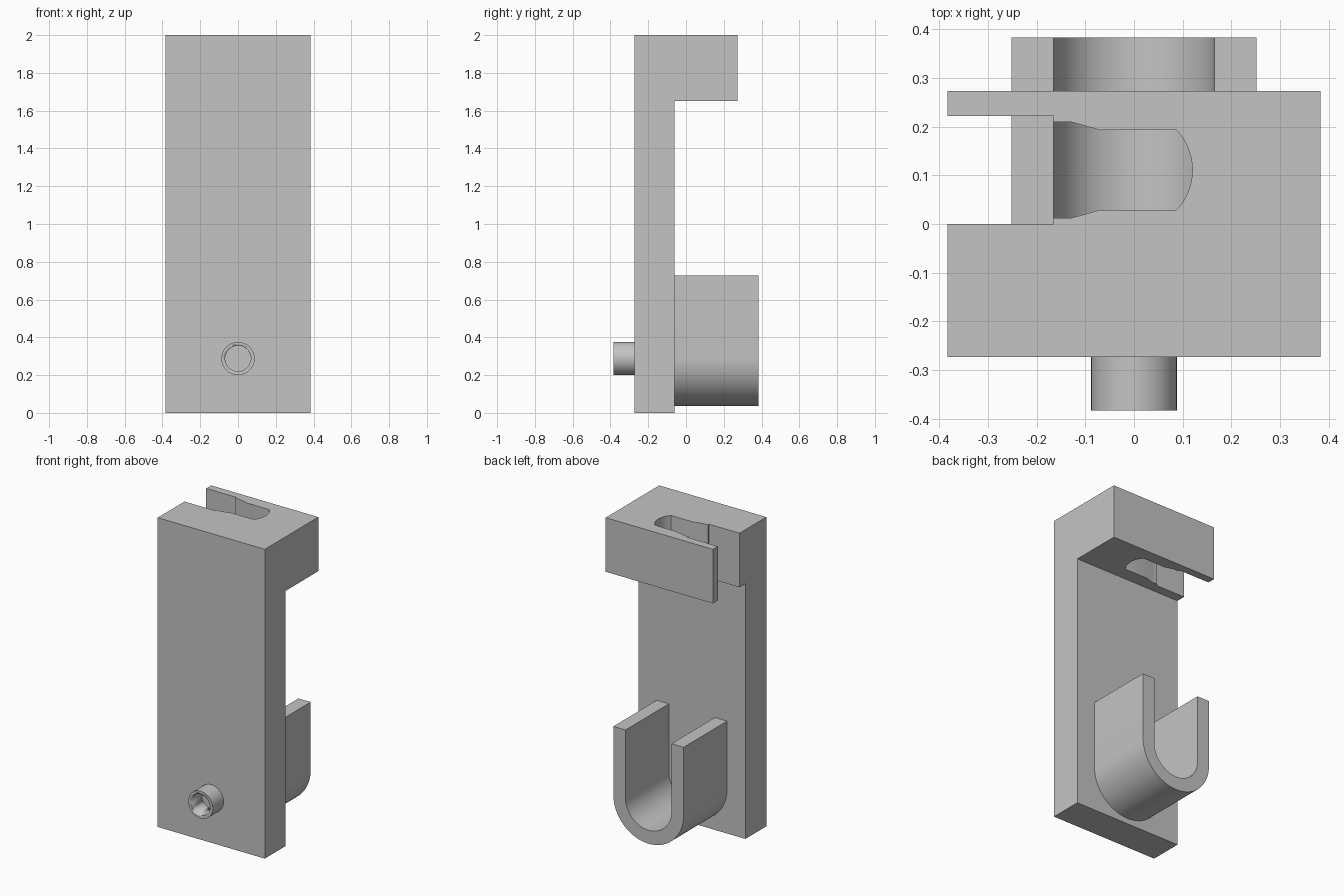
import bpy, bmesh, math
from mathutils import Vector

cube = bpy.data.objects.get("Cube")
if cube:
    bpy.data.objects.remove(cube, do_unlink=True)

grey = bpy.data.materials.new("plain grey")
grey.use_nodes = True
colour = (0.55, 0.55, 0.55, 1)
grey.diffuse_color = colour
grey.node_tree.nodes["Principled BSDF"].inputs["Base Color"].default_value = colour


def arc(cx, cy, r, start, end, steps):
    """Points along an arc, angles in degrees."""
    angles = [math.radians(start + (end - start) * i / steps) for i in range(steps + 1)]
    return [(cx + r * math.cos(a), cy + r * math.sin(a)) for a in angles]


def extrude(name, outline, place, direction):
    """Turn a 2D outline into a solid along a direction."""
    bm = bmesh.new()
    face = bm.faces.new([bm.verts.new(place(u, v)) for u, v in outline])
    result = bmesh.ops.extrude_face_region(bm, geom=[face])
    moved = [g for g in result["geom"] if isinstance(g, bmesh.types.BMVert)]
    bmesh.ops.translate(bm, verts=moved, vec=Vector(direction))
    bmesh.ops.recalc_face_normals(bm, faces=bm.faces)
    mesh = bpy.data.meshes.new(name)
    bm.to_mesh(mesh)
    bm.free()
    mesh.materials.append(grey)
    obj = bpy.data.objects.new(name, mesh)
    bpy.context.collection.objects.link(obj)
    bpy.ops.object.select_all(action='DESELECT')
    obj.select_set(True)
    bpy.context.view_layer.objects.active = obj
    bpy.ops.object.shade_smooth_by_angle(angle=math.radians(25))
    return obj


half_width, back, front, plate_back = 0.383, 0.273, -0.273, -0.06
hub_z = 0.288

# Tall mounting plate
extrude("back_plate",
        [(-half_width, front), (half_width, front),
         (half_width, plate_back), (-half_width, plate_back)],
        lambda x, y: (x, y, 0), (0, 0, 2))

# Top block with a keyed slot open on its right side
slot_y = 0.111
end = arc(0, slot_y, 0.12, -43, 43, 16)
lower = [(-half_width, 0), (-0.165, 0), (-0.165, 0.012), (-0.13, 0.012), (-0.07, 0.029)]
upper = [(x, 2 * slot_y - y) for x, y in reversed(lower)]
extrude("slotted_block",
        [(-half_width, plate_back)] + lower + end + upper
        + [(-half_width, back), (half_width, back), (half_width, plate_back)],
        lambda x, y: (x, y, 1.65), (0, 0, 0.35))

# U-shaped cradle, open upwards
top, outer, inner = 0.727, 0.252, 0.165
extrude("cradle",
        [(-outer, top)] + arc(0, hub_z, outer, 180, 360, 48) + [(outer, top), (inner, top)]
        + arc(0, hub_z, inner, 360, 180, 48) + [(-inner, top)],
        lambda x, z: (x, plate_back, z), (0, 0.383 - plate_back, 0))

# Hollow front peg: a round wall with a bore reaching the plate
peg = extrude("peg", arc(0, hub_z, 0.088, 0, 352.5, 47),
              lambda x, z: (x, -0.383, z), (0, 0.383 + front, 0))
bore = extrude("peg_bore_cutter", arc(0, hub_z, 0.068, 0, 352.5, 47),
               lambda x, z: (x, -0.45, z), (0, 0.25, 0))
cut = peg.modifiers.new("bore", 'BOOLEAN')
cut.operation = 'DIFFERENCE'
cut.solver = 'EXACT'
cut.object = bore
bpy.context.view_layer.objects.active = peg
bpy.ops.object.modifier_apply(modifier=cut.name)
bpy.data.objects.remove(bore, do_unlink=True)
